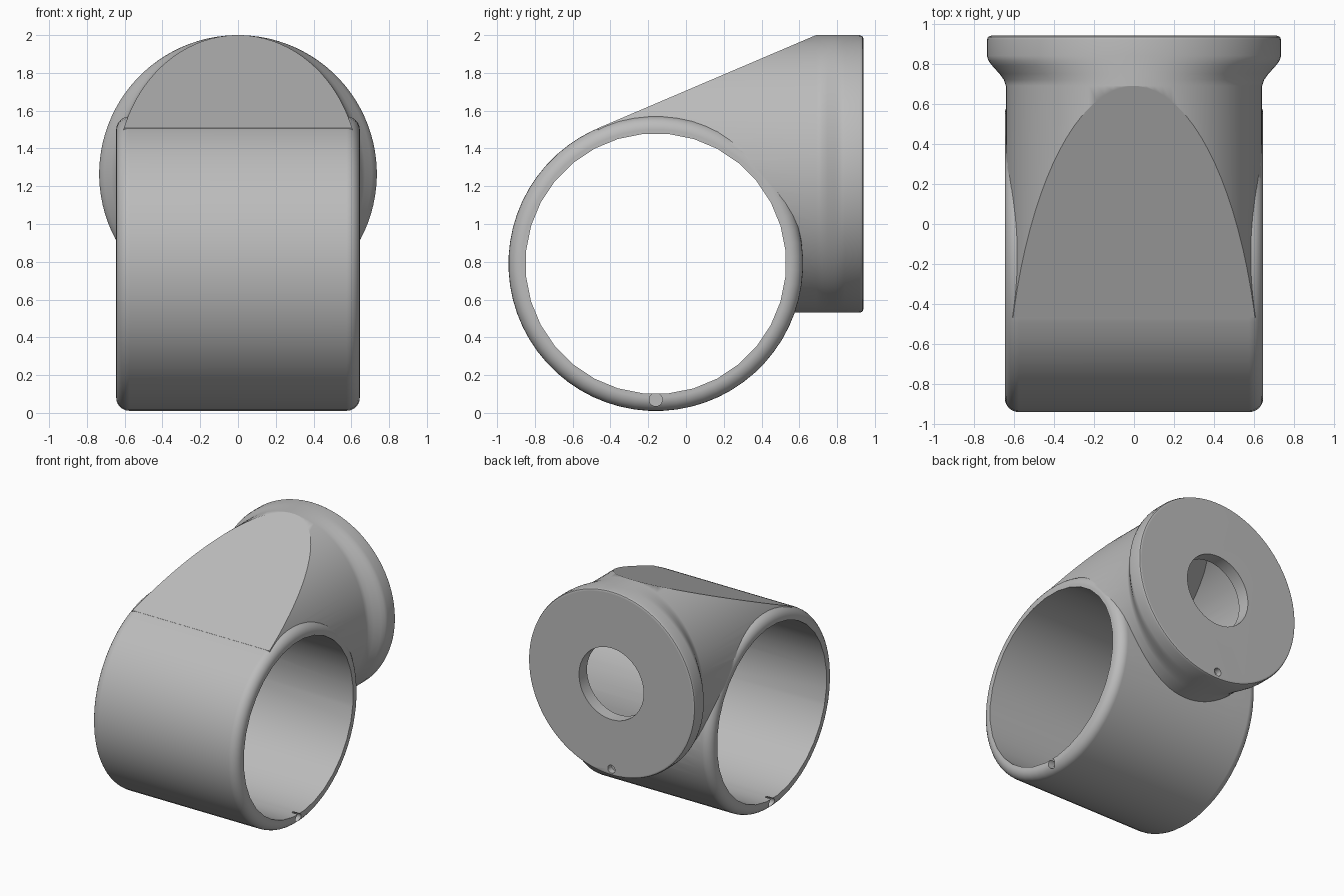
import bpy, bmesh, math
from mathutils import Vector

cube = bpy.data.objects.get("Cube")
if cube:
    bpy.data.objects.remove(cube, do_unlink=True)

grey = bpy.data.materials.new("plain grey")
grey.use_nodes = True
grey.diffuse_color = (0.5, 0.5, 0.5, 1)
grey.node_tree.nodes["Principled BSDF"].inputs["Base Color"].default_value = (0.5, 0.5, 0.5, 1)

RING_Y, RING_Z, RING_R, BORE_R = -0.16, 0.79, 0.78, 0.69
HALF_X = 0.645
FLANGE_Z = 1.265
SLOPE = math.radians(23.1)
SLOPE_N = Vector((0, -math.sin(SLOPE), math.cos(SLOPE)))
RING_C = Vector((0, RING_Y, RING_Z))


def loft(name, axis, centre, sections, n, slope_offset=None):
    """Closed solid through (position, radius_a, radius_b) ellipses along x or y."""
    bm = bmesh.new()
    loops = []
    for pos, ra, rb in sections:
        loop = []
        for i in range(n):
            t = 2 * math.pi * (i + 0.5) / n
            a, b = ra * math.cos(t), rb * math.sin(t)
            p = (pos, a, b) if axis == "x" else (a, pos, b)
            loop.append(bm.verts.new(Vector(p) + Vector(centre)))
        loops.append(loop)
    for lo, hi in zip(loops, loops[1:]):
        for i in range(n):
            j = (i + 1) % n
            bm.faces.new((lo[i], lo[j], hi[j], hi[i]))
    bm.faces.new(loops[0])
    bm.faces.new(loops[-1])
    if slope_offset is not None:
        # Slice off everything above the sloping roof
        cut = bmesh.ops.bisect_plane(
            bm, geom=bm.verts[:] + bm.edges[:] + bm.faces[:], dist=1e-5,
            plane_co=RING_C + SLOPE_N * slope_offset, plane_no=SLOPE_N, clear_outer=True)
        rim = [e for e in cut["geom_cut"] if isinstance(e, bmesh.types.BMEdge)]
        bmesh.ops.holes_fill(bm, edges=rim, sides=0)
    bmesh.ops.recalc_face_normals(bm, faces=bm.faces[:])
    mesh = bpy.data.meshes.new(name)
    bm.to_mesh(mesh)
    bm.free()
    mesh.materials.append(grey)
    ob = bpy.data.objects.new(name, mesh)
    bpy.context.collection.objects.link(ob)
    return ob


def combine(target, tool, operation):
    mod = target.modifiers.new(operation.lower(), "BOOLEAN")
    mod.operation, mod.object, mod.solver = operation, tool, "EXACT"
    bpy.context.view_layer.objects.active = target
    bpy.ops.object.modifier_apply(modifier=mod.name)
    bpy.data.objects.remove(tool, do_unlink=True)


# Ring body with rounded ends
fillet = 0.07
side = []
for k in range(7):
    t = math.pi / 2 * k / 6
    r = RING_R - fillet + fillet * math.sin(t)
    side.append((HALF_X - fillet + fillet * math.cos(t), r, r))
profile = [(-x, a, b) for x, a, b in side] + side[::-1]
body = loft("ring_and_neck", "x", RING_C, profile, 64)

# Oval neck flaring into a round back flange
R = 0.735
NECK_W = 0.64
neck = loft("neck", "y", (0, 0, FLANGE_Z), [
    (-0.466, NECK_W, R), (0.69, NECK_W, R), (0.72, 0.65, R), (0.75, 0.672, R),
    (0.79, 0.708, R), (0.815, 0.727, R), (0.84, R, R), (0.92, R, R),
    (0.934, R - 0.006, R - 0.006), (0.94, R - 0.02, R - 0.02)], 96, RING_R)

# Hollow inside the neck, and the round opening in the flange
cavity = loft("neck_cavity", "y", (0, 0, FLANGE_Z),
              [(-0.4, 0.55, 0.64), (0.84, 0.55, 0.64)], 64, RING_R - 0.09)
combine(neck, cavity, "DIFFERENCE")
opening = loft("flange_opening", "y", (0, 0, FLANGE_Z),
               [(0.7, 0.285, 0.285), (1.0, 0.285, 0.285)], 48)
combine(neck, opening, "DIFFERENCE")
combine(body, neck, "UNION")

# Bore through the ring
bore = loft("bore", "x", RING_C, [(-1, BORE_R, BORE_R), (1, BORE_R, BORE_R)], 32)
combine(body, bore, "DIFFERENCE")

# Small pin holes in both ring ends and the flange
for s in (-1, 1):
    pin = loft("ring_pin_hole", "x", (0, RING_Y, 0.07),
               [(s * 0.59, 0.035, 0.035), (s * 0.7, 0.035, 0.035)], 16)
    combine(body, pin, "DIFFERENCE")
pin = loft("flange_pin_hole", "y", (0, 0, 0.585),
           [(0.89, 0.032, 0.032), (1.0, 0.032, 0.032)], 16)
combine(body, pin, "DIFFERENCE")

# Smooth shading with crisp rims
for ob in bpy.context.selected_objects:
    ob.select_set(False)
body.select_set(True)
bpy.context.view_layer.objects.active = body
bpy.ops.object.shade_smooth_by_angle(angle=math.radians(30))
weighted = body.modifiers.new("weighted_normals", "WEIGHTED_NORMAL")
weighted.keep_sharp = True
